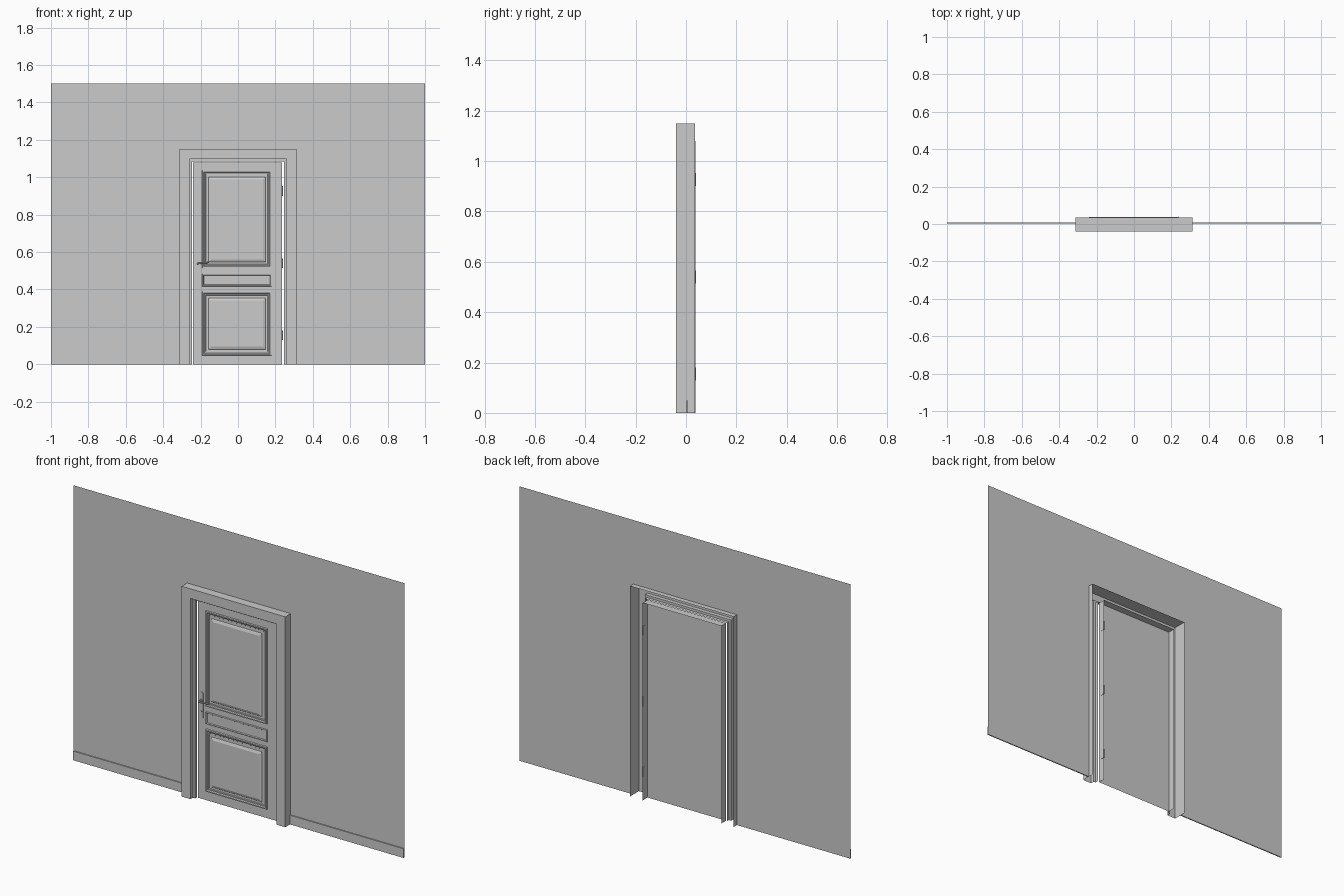
import bpy, bmesh, math
from mathutils import Matrix, Vector

if "Cube" in bpy.data.objects:
    bpy.data.objects.remove(bpy.data.objects["Cube"])


def add_mesh(name, verts, faces, normals=False):
    me = bpy.data.meshes.new(name)
    me.from_pydata(verts, [], faces)
    ob = bpy.data.objects.new(name, me)
    bpy.context.collection.objects.link(ob)
    if normals:
        bm = bmesh.new()
        bm.from_mesh(me)
        bmesh.ops.recalc_face_normals(bm, faces=bm.faces)
        bm.to_mesh(me)
        bm.free()
    return ob


def box(name, x0, x1, y0, y1, z0, z1):
    bm = bmesh.new()
    bmesh.ops.create_cube(bm, size=1)
    for v in bm.verts:
        v.co = ((x0, x1)[v.co.x > 0], (y0, y1)[v.co.y > 0], (z0, z1)[v.co.z > 0])
    me = bpy.data.meshes.new(name)
    bm.to_mesh(me)
    bm.free()
    ob = bpy.data.objects.new(name, me)
    bpy.context.collection.objects.link(ob)
    return ob


def rod(name, a, b, r, sides=12):
    a, b = Vector(a), Vector(b)
    d = b - a
    m = Matrix.Translation((a + b) / 2) @ d.to_track_quat('Z', 'Y').to_matrix().to_4x4()
    bm = bmesh.new()
    bmesh.ops.create_cone(bm, cap_ends=True, segments=sides, radius1=r, radius2=r,
                          depth=d.length, matrix=m)
    for f in bm.faces:
        f.smooth = len(f.verts) == 4
    me = bpy.data.meshes.new(name)
    bm.to_mesh(me)
    bm.free()
    ob = bpy.data.objects.new(name, me)
    bpy.context.collection.objects.link(ob)
    return ob


def arch_sweep(name, profile, top):
    """Sweep (half width, y) points up one side, across and down, mitred."""
    w = profile[0][0]
    verts, faces = [], []
    for x, y in profile:
        z = top - (w - x)
        verts += [(-x, y, 0), (-x, y, z), (x, y, z), (x, y, 0)]
    for i in range(len(profile) - 1):
        for j in range(3):
            a = i * 4 + j
            faces.append((a, a + 1, a + 5, a + 4))
    return add_mesh(name, verts, faces)


def nested(name, x0, x1, z0, z1, steps, cap):
    """Rectangular moulding: (inset, y) rings, optionally filled."""
    verts, faces = [], []
    for d, y in steps:
        verts += [(x0 + d, y, z0 + d), (x1 - d, y, z0 + d),
                  (x1 - d, y, z1 - d), (x0 + d, y, z1 - d)]
    n = len(steps)
    for i in range(n - 1):
        for j in range(4):
            k = (j + 1) % 4
            faces.append((i * 4 + j, i * 4 + k, i * 4 + 4 + k, i * 4 + 4 + j))
    if cap:
        faces.append(tuple(range(n * 4 - 4, n * 4)))
    return add_mesh(name, verts, faces)


# Thin wall with the doorway left open
W, H = 0.313, 1.15
add_mesh("wall", [(-1, .008, 0), (-W, .008, 0), (-W, .008, H), (W, .008, H), (W, .008, 0),
                  (1, .008, 0), (1, .008, 1.5), (W, .008, 1.5), (-W, .008, 1.5), (-1, .008, 1.5),
                  (-1, .008, H), (1, .008, H)],
         [(0, 1, 2, 10), (4, 5, 11, 3), (10, 2, 8, 9), (2, 3, 7, 8), (3, 11, 6, 7)])

# Baseboards on both sides
for side, a, b in (("left", -1, -W), ("right", W, 1)):
    box("baseboard_" + side, a, b, .002, .008, 0, .05)

# Stepped casing, open at the back
arch_sweep("door_casing", [(W, .036), (W, -.039), (.26, -.039), (.26, -.018),
                           (.247, -.018), (.247, 0)], H)

# Door leaf: front sheet with sides and top turned back
L, R, T, F, B = -.24, .235, 1.08, -.003, .038
add_mesh("door_leaf",
         [(L, F, 0), (R, F, 0), (R, F, T), (L, F, T), (L, B, 0), (R, B, 0), (R, B, T), (L, B, T)],
         [(0, 1, 2, 3), (1, 5, 6, 2), (3, 2, 6, 7), (4, 0, 3, 7)])

# Panel mouldings and raised fields
frame = [(0, F), (.002, F - .007), (.008, F - .007), (.013, F - .003), (.019, F - .003), (.021, F)]
field = [(0, F), (.003, F - .003), (.014, F - .007)]
for name, z0, z1 in (("upper", .514, 1.037), ("lower", .048, .39)):
    nested(name + "_panel_moulding", -.192, .18, z0, z1, frame, False)
    nested(name + "_panel_field", -.158, .148, z0 + .032, z1 - .036, field, True)
nested("middle_panel", -.192, .18, .417, .484,
       [(0, F), (.002, F - .006), (.006, F - .006), (.009, F - .001)], True)

# Handle plate with rounded ends
cx, hw, za, zb = -.217, .011, .45, .574
outline = [(cx + hw * math.cos(t), zb + hw * math.sin(t))
           for t in [math.pi * i / 8 for i in range(9)]]
outline += [(cx + hw * math.cos(t), za + hw * math.sin(t))
            for t in [math.pi + math.pi * i / 8 for i in range(9)]]
n = len(outline)
add_mesh("handle_plate", [(x, F, z) for x, z in outline] + [(x, F - .004, z) for x, z in outline],
         [tuple(range(n, 2 * n))] + [(i, (i + 1) % n, (i + 1) % n + n, i + n) for i in range(n)], True)

# Lever handle and keyhole
rod("handle_collar", (cx, F, .54), (cx, -.014, .54), .007)
rod("handle_spindle", (cx, F, .54), (cx, -.03, .54), .004)
rod("handle_lever", (cx - .003, -.029, .538), (-.155, -.029, .545), .004)
rod("keyhole", (cx, F, .48), (cx, -.009, .48), .004)

# Hinges along the right back edge
for i, z in enumerate((.155, .54, .927)):
    rod("hinge_barrel_%d" % (i + 1), (.237, .035, z - .026), (.237, .035, z + .026), .004)
    box("hinge_leaf_%d" % (i + 1), .2345, .2365, .012, .035, z - .024, z + .024)
